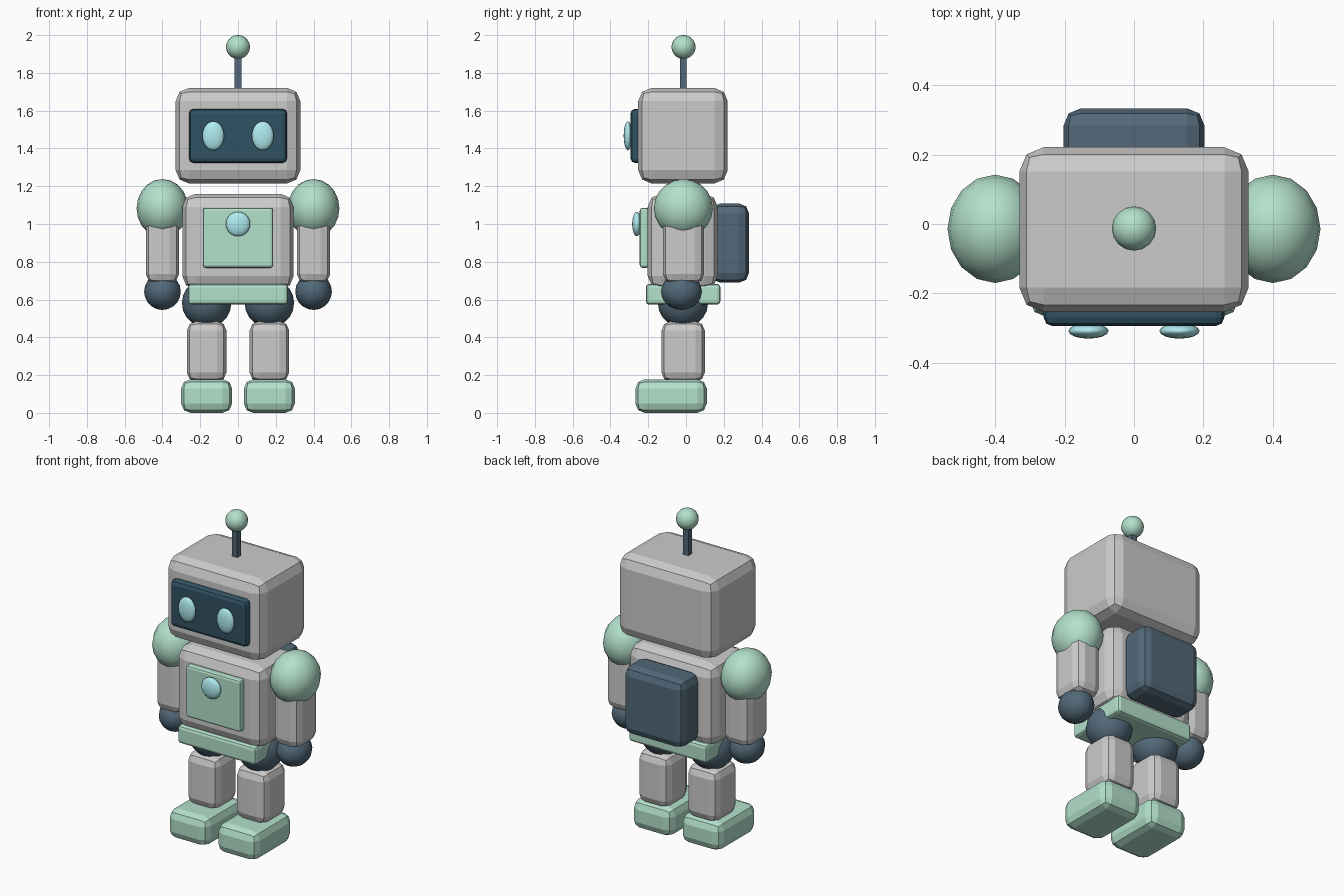
import bpy, bmesh
from mathutils import Matrix, Vector

if "Cube" in bpy.data.objects:
    bpy.data.objects.remove(bpy.data.objects["Cube"])


def material(name, rgb):
    m = bpy.data.materials.new(name)
    m.diffuse_color = (*rgb, 1)
    m.use_nodes = True
    m.node_tree.nodes["Principled BSDF"].inputs["Base Color"].default_value = m.diffuse_color
    return m


MINT = material("mint", (0.45, 0.75, 0.60))
SLATE = material("slate", (0.085, 0.14, 0.19))
GLASS = material("dark_glass", (0.03, 0.085, 0.125))
GLOW = material("pale_cyan", (0.43, 0.84, 0.87))


def finish(name, bm, mat, smooth):
    me = bpy.data.meshes.new(name)
    for f in bm.faces:
        f.smooth = smooth
    bm.to_mesh(me)
    bm.free()
    ob = bpy.data.objects.new(name, me)
    bpy.context.collection.objects.link(ob)
    if mat:
        me.materials.append(mat)
    return ob


def box(name, x, y, z, mat=None, bevel=0.0):
    """Rounded box from (min, max) ranges on each axis."""
    lo, hi = Vector((x[0], y[0], z[0])), Vector((x[1], y[1], z[1]))
    bm = bmesh.new()
    bmesh.ops.create_cube(bm, size=1)
    bmesh.ops.scale(bm, vec=hi - lo, verts=bm.verts)
    bmesh.ops.translate(bm, vec=(lo + hi) / 2, verts=bm.verts)
    ob = finish(name, bm, mat, False)
    if bevel:
        mod = ob.modifiers.new("rounded", 'BEVEL')
        mod.width, mod.segments = bevel, 2
    return ob


def ball(name, centre, radii, mat, segs=16, rings=10):
    bm = bmesh.new()
    bmesh.ops.create_uvsphere(bm, u_segments=segs, v_segments=rings, radius=1)
    bmesh.ops.transform(bm, matrix=Matrix.Translation(centre) @ Matrix.Diagonal((*radii, 1)),
                        verts=bm.verts)
    return finish(name, bm, mat, True)


# Head, face screen and antenna
box("head", (-.33, .33), (-.253, .221), (1.215, 1.72), bevel=.07)
box("face_screen", (-.26, .26), (-.294, -.22), (1.323, 1.61), GLASS, .025)
box("antenna_rod", (-.018, .018), (-.033, .003), (1.70, 1.90), SLATE)
ball("antenna_tip", (0, -.013, 1.937), (.064, .064, .063), MINT)

# Torso, chest panel, belt and backpack
box("torso", (-.295, .295), (-.203, .168), (.655, 1.16), bevel=.07)
box("chest_panel", (-.186, .186), (-.245, -.195), (.768, 1.085), MINT, .014)
ball("chest_button", (0, -.26, 1.0), (.065, .025, .065), GLOW)
box("belt", (-.265, .265), (-.213, .182), (.573, .683), MINT, .018)
box("backpack", (-.203, .203), (.13, .333), (.69, 1.108), SLATE, .05)

# Paired parts
for side, s in (("left", 1), ("right", -1)):
    def across(centre, half):
        return (s * centre - half, s * centre + half)

    ball(side + "_eye", (s * .131, -.308, 1.467), (.058, .022, .077), GLOW)
    ball(side + "_shoulder", (s * .40, -.014, 1.083), (.137, .156, .155), MINT)
    box(side + "_arm", across(.40, .088), (-.122, .096), (.685, 1.08), None, .05)
    ball(side + "_hand", (s * .40, -.024, .642), (.097, .108, .097), SLATE)
    ball(side + "_hip", (s * .166, -.016, .582), (.131, .133, .131), SLATE)
    box(side + "_leg", across(.166, .105), (-.13, .1), (.165, .485), None, .05)
    box(side + "_foot", across(.166, .135), (-.268, .11), (0, .178), MINT, .05)
